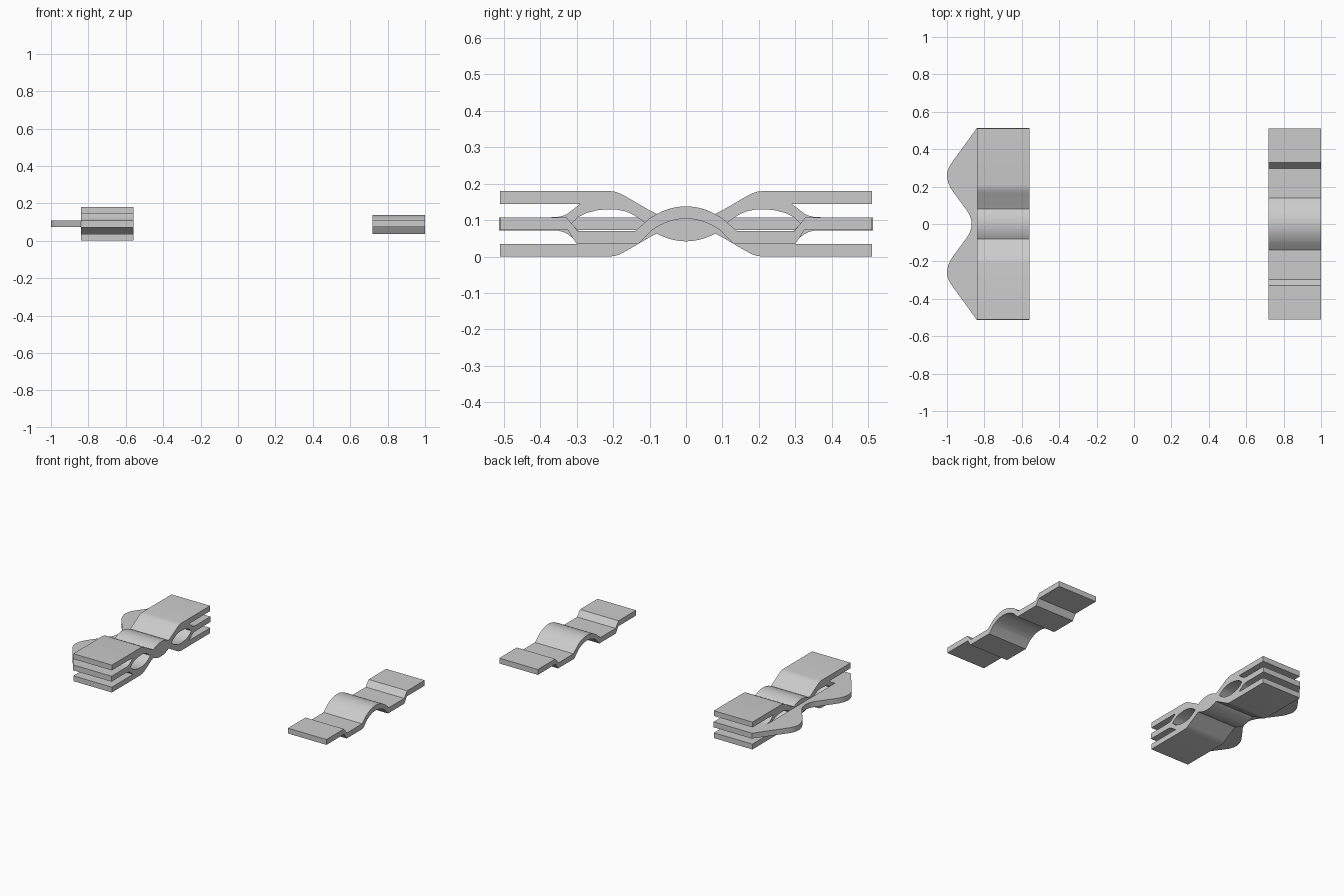
import bpy
import math
from mathutils import Matrix

if "Cube" in bpy.data.objects:
    bpy.data.objects.remove(bpy.data.objects["Cube"])

MID = 0.09  # mid height, the stacked part mirrors about it


def prism(name, loops, depth, matrix):
    """Fill closed 2D loops (inner loops become holes) and extrude them."""
    cu = bpy.data.curves.new(name, 'CURVE')
    cu.dimensions = '2D'
    cu.fill_mode = 'BOTH'
    cu.extrude = depth / 2
    for pts in loops:
        sp = cu.splines.new('POLY')
        sp.points.add(len(pts) - 1)
        for p, (a, b) in zip(sp.points, pts):
            p.co = (a, b, 0, 1)
        sp.use_cyclic_u = True
    ob = bpy.data.objects.new(name, cu)
    bpy.context.collection.objects.link(ob)
    bpy.ops.object.select_all(action='DESELECT')
    ob.select_set(True)
    bpy.context.view_layer.objects.active = ob
    bpy.ops.object.convert(target='MESH')
    ob = bpy.context.object
    ob.name = name
    ob.data.transform(matrix)
    # weld caps to walls
    m = ob.modifiers.new("weld", 'WELD')
    m.merge_threshold = 0.0001
    bpy.ops.object.modifier_apply(modifier=m.name)
    bpy.ops.object.mode_set(mode='EDIT')
    bpy.ops.mesh.select_all(action='SELECT')
    bpy.ops.mesh.normals_make_consistent(inside=False)
    bpy.ops.object.mode_set(mode='OBJECT')
    bpy.ops.object.shade_smooth_by_angle(angle=math.radians(25))
    return ob


def yz_at(x):
    """Place a profile drawn in (y, z) so it extrudes along x."""
    return Matrix(((0, 0, 1, x), (1, 0, 0, 0), (0, 1, 0, 0), (0, 0, 0, 1)))


def hump(w, z_edge, z_top, n=10):
    """Half of a shallow arch, from the centre out to y = w."""
    return [(w * i / n, z_top + (z_edge - z_top) * (i / n) ** 2) for i in range(n + 1)]


def flip_y(pts):
    return [(-y, z) for y, z in reversed(pts)]


def flip_z(pts):
    return [(y, 2 * MID - z) for y, z in reversed(pts)]


# stacked three-layer spring: one quarter outline, mirrored twice
quarter = hump(0.08, 0.117, 0.138) + [
    (0.10, 0.127), (0.165, 0.165), (0.18, 0.173), (0.195, 0.178), (0.21, 0.18),
    (0.51, 0.18), (0.51, 0.145), (0.29, 0.145), (0.325, 0.118), (0.335, 0.113),
    (0.35, 0.109), (0.37, 0.108), (0.513, 0.108)]
right = quarter + flip_z(quarter)
outline = right + flip_y(right)[1:-1]
eye_top = [(0.11, MID), (0.125, 0.102), (0.145, 0.115), (0.165, 0.124), (0.19, 0.129),
           (0.215, 0.130), (0.245, 0.127), (0.275, 0.119), (0.295, 0.109), (0.315, MID)]
eye = eye_top + flip_z(eye_top)[1:-1]
prism("stacked_spring", [outline, eye, flip_y(eye)], 0.28, yz_at(-0.70))

# flat wavy tab continuing the middle layer
half = [(-0.868, 0), (-0.871, 0.025), (-0.88, 0.05), (-0.895, 0.075), (-0.962, 0.165),
        (-0.98, 0.192), (-0.993, 0.22), (-0.999, 0.245), (-1.0, 0.262), (-0.996, 0.285),
        (-0.986, 0.31), (-0.97, 0.334), (-0.84, 0.513)]
tab = half + [(x, -y) for x, y in reversed(half)][:-1]
prism("side_tab", [tab], 0.035, Matrix.Translation((0, 0, 0.0905)))

# single bent strip
top = hump(0.10, 0.105, 0.138) + [(0.14, 0.07), (0.297, 0.07), (0.328, 0.108), (0.51, 0.108)]
bottom = hump(0.09, 0.075, 0.104) + [(0.13, 0.035), (0.30, 0.035), (0.325, 0.073), (0.51, 0.073)]
strip = top + bottom[::-1] + flip_y(bottom[::-1])[1:] + flip_y(top)[:-1]
prism("bent_strip", [strip], 0.28, yz_at(0.86))
